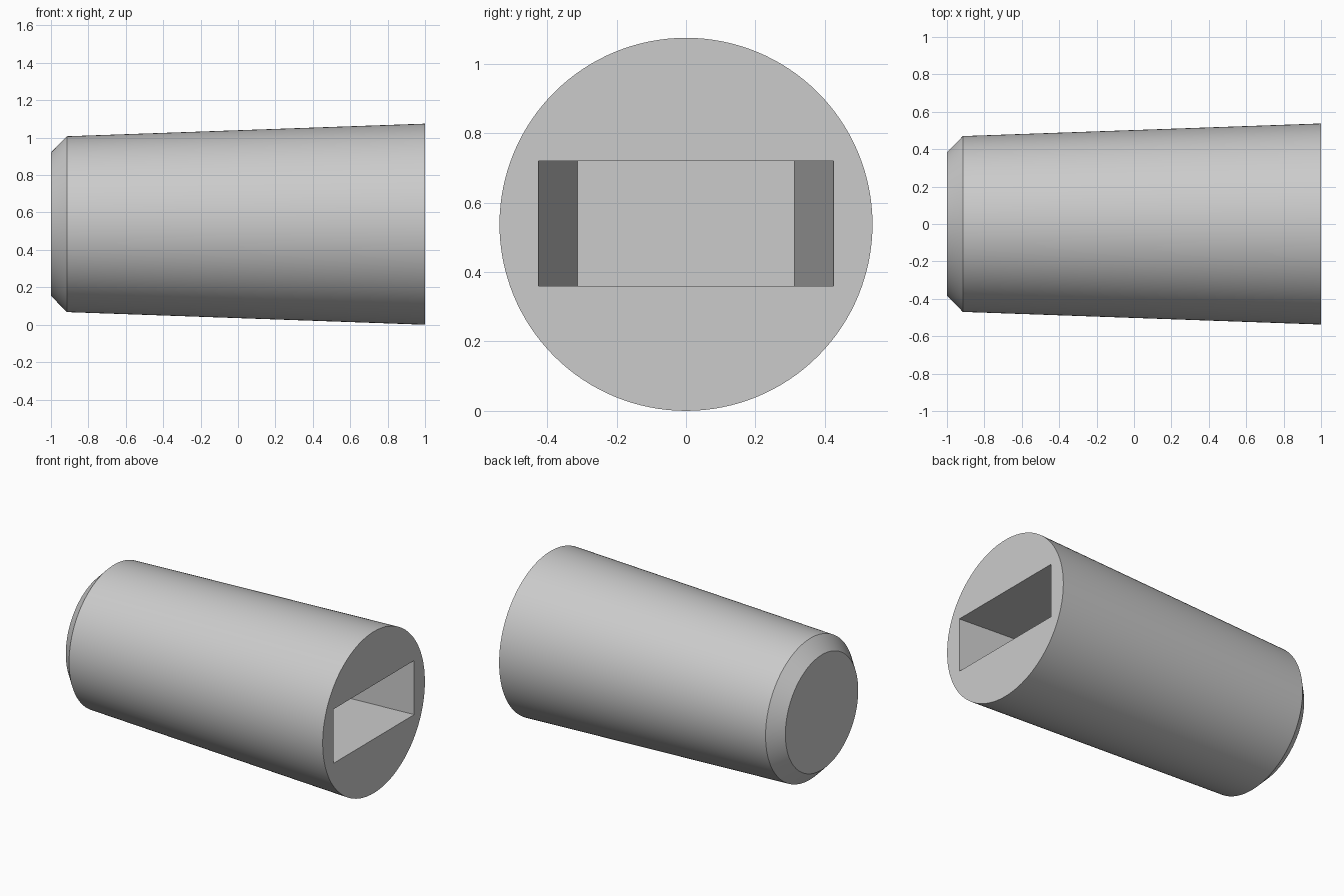
import bpy
import bmesh
import math

default_cube = bpy.data.objects.get("Cube")
if default_cube:
    bpy.data.objects.remove(default_cube, do_unlink=True)

AXIS_Z = 0.5375
SIDES = 128

grey = bpy.data.materials.new("light grey")
grey.use_nodes = True
grey.diffuse_color = (0.6, 0.6, 0.6, 1)
grey.node_tree.nodes["Principled BSDF"].inputs["Base Color"].default_value = (0.6, 0.6, 0.6, 1)


def loft(name, sections):
    """Solid skinned through matching cross-sections, capped at both ends."""
    bm = bmesh.new()
    rings = [[bm.verts.new(p) for p in section] for section in sections]
    for a, b in zip(rings, rings[1:]):
        for i in range(len(a)):
            j = (i + 1) % len(a)
            bm.faces.new((a[i], a[j], b[j], b[i]))
    bm.faces.new(rings[0])
    bm.faces.new(rings[-1])
    bmesh.ops.recalc_face_normals(bm, faces=bm.faces)
    mesh = bpy.data.meshes.new(name)
    bm.to_mesh(mesh)
    bm.free()
    mesh.materials.append(grey)
    obj = bpy.data.objects.new(name, mesh)
    bpy.context.collection.objects.link(obj)
    return obj


def circle(x, radius):
    angles = [math.tau * i / SIDES for i in range(SIDES)]
    return [(x, radius * math.cos(a), AXIS_Z + radius * math.sin(a)) for a in angles]


def rectangle(x, half_width, half_height=0.18):
    corners = [(-1, -1), (1, -1), (1, 1), (-1, 1)]
    return [(x, sy * half_width, AXIS_Z + 0.0025 + sz * half_height) for sy, sz in corners]


# Tapered round body with a chamfered small end
body = loft("tapered_plug", [circle(-1, 0.383), circle(-0.915, 0.47), circle(1, 0.5375)])

# Blind slot in the large end, narrowing with depth (cutter overshoots the face)
depth, mouth, bottom, overshoot = 1.6, 0.425, 0.313, 0.1
flare = (mouth - bottom) / depth
slot = loft("slot_cutter", [rectangle(1 - depth, bottom),
                            rectangle(1 + overshoot, mouth + flare * overshoot)])
slot.hide_render = True

bpy.ops.object.select_all(action='DESELECT')
bpy.context.view_layer.objects.active = body
body.select_set(True)
cut = body.modifiers.new("slot", 'BOOLEAN')
cut.operation = 'DIFFERENCE'
cut.solver = 'EXACT'
cut.object = slot
bpy.ops.object.modifier_apply(modifier=cut.name)
bpy.data.objects.remove(slot, do_unlink=True)

# Smooth sides, crisp rims
bpy.ops.object.shade_smooth_by_angle(angle=math.radians(30))
